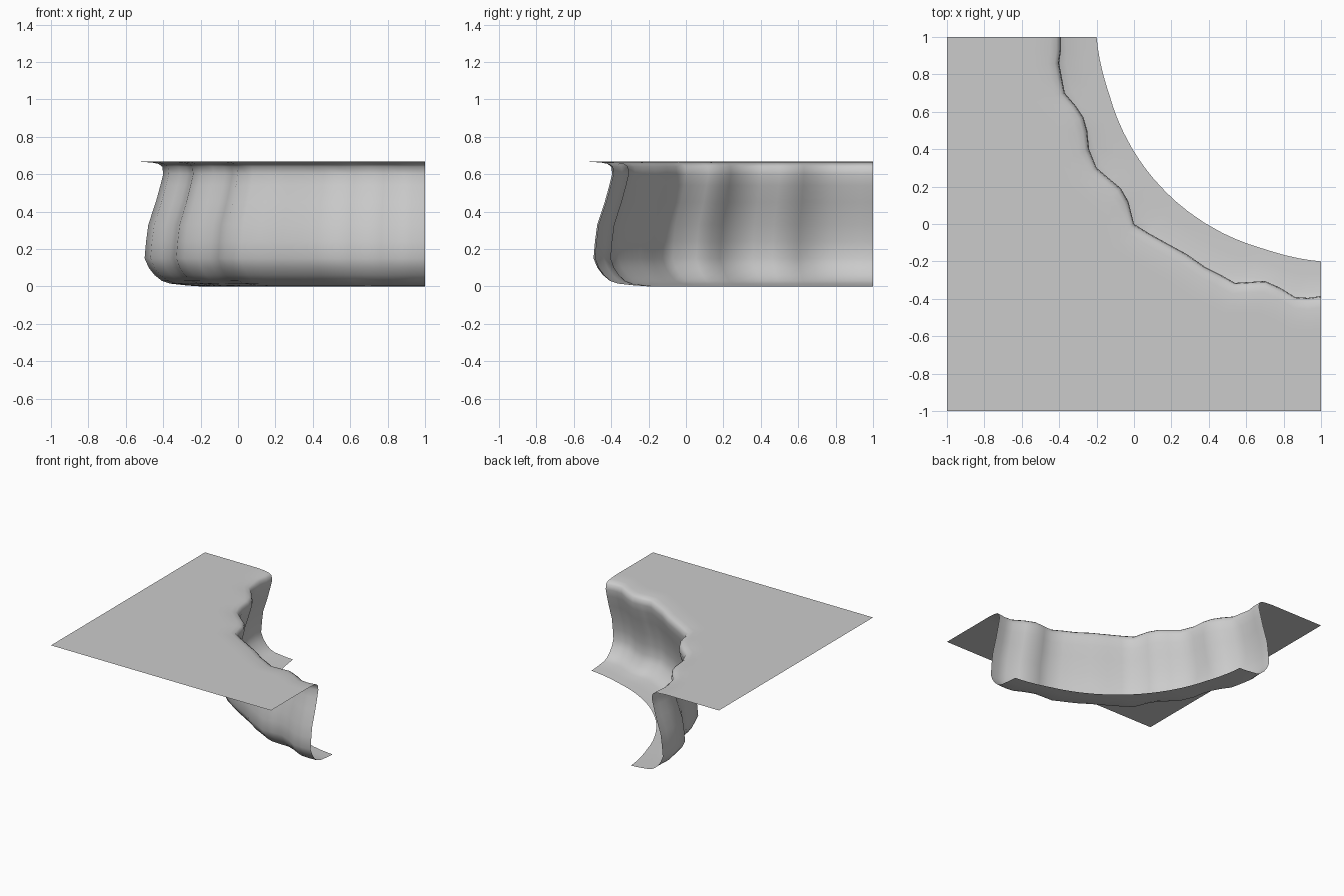
import bpy
import bmesh
import math
from mathutils import Vector

cube = bpy.data.objects.get("Cube")
if cube:
    bpy.data.objects.remove(cube, do_unlink=True)

TOP = 0.667
CENTRE = Vector((1, 1))  # the cliff curves around this corner

# Ragged lip of the cliff, seen from above
LIP = [(-.39, 1), (-.39, .93), (-.4, .86), (-.385, .78), (-.37, .7), (-.31, .63),
       (-.27, .57), (-.25, .5), (-.24, .4), (-.2, .3), (-.13, .24), (-.07, .19),
       (-.03, .12), (0, 0), (.08, -.05), (.17, -.1), (.28, -.16), (.38, -.23),
       (.46, -.27), (.54, -.315), (.62, -.31), (.7, -.305), (.78, -.34),
       (.86, -.39), (.93, -.395), (1, -.385)]

# Rounded lip and undercut wall: (height, distance behind the lip)
WALL = [(TOP, .17), (TOP, .13), (.662, .06), (.655, .025), (.64, .005), (.6, 0),
        (.54, .015), (.45, .04), (.33, .08), (.24, .092), (.15, .1)]

# Flared foot: (height, share of the way out to the foot edge)
FOOT = [(.1, .07), (.06, .17), (.03, .29), (.015, .43), (.005, .74), (0, 1)]


def column(point):
    """Points of one slice, from the plateau border down to the foot edge."""
    ray = Vector(point) - CENTRE
    lip = ray.length
    ray.normalize()
    border = 2 / max(abs(ray.x), abs(ray.y))
    angle = math.atan2(-ray.y, -ray.x)
    foot_edge = 1.2 - 0.027 * min(1, 2 * math.sin(2 * angle))
    deepest = lip + WALL[-1][1]
    rings = [(border, TOP)]
    rings += [(lip + back, z) for z, back in WALL]
    rings += [(deepest + (foot_edge - deepest) * t, z) for z, t in FOOT]
    return [(*(CENTRE + ray * radius), z) for radius, z in rings]


# Plateau, wall and foot form one continuous sheet
bm = bmesh.new()
grid = [[bm.verts.new(co) for co in column(p)] for p in LIP]
for a, b in zip(grid, grid[1:]):
    for r in range(len(a) - 1):
        bm.faces.new((a[r], b[r], b[r + 1], a[r + 1])).smooth = True
mesh = bpy.data.meshes.new("cliff_corner")
bm.to_mesh(mesh)
bm.free()

# Plain stone
stone = bpy.data.materials.new("stone_grey")
stone.use_nodes = True
GREY = (0.6, 0.6, 0.6, 1)
stone.diffuse_color = GREY
stone.node_tree.nodes["Principled BSDF"].inputs["Base Color"].default_value = GREY
mesh.materials.append(stone)

cliff = bpy.data.objects.new("cliff_corner", mesh)
bpy.context.collection.objects.link(cliff)
